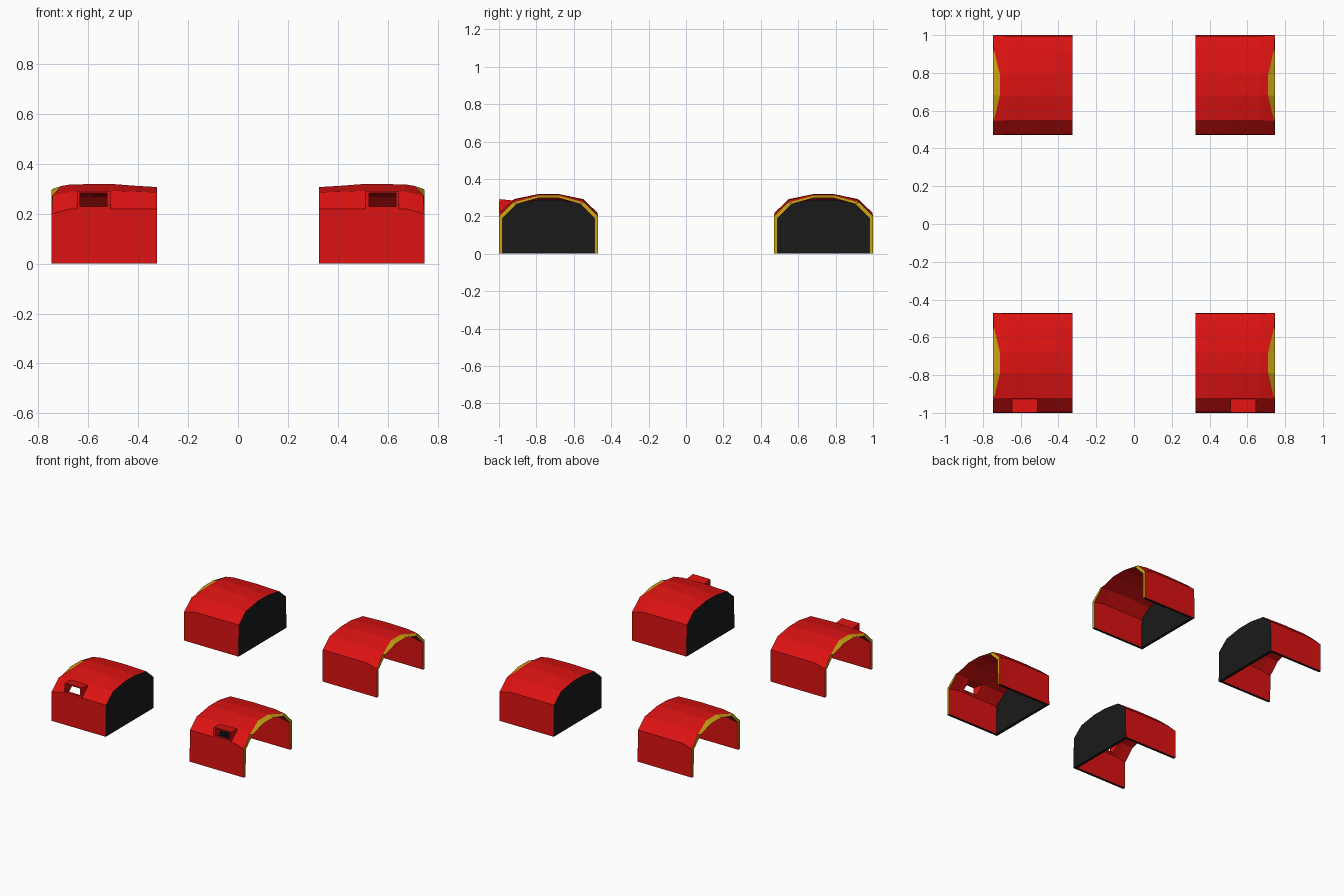
import bpy, bmesh

if "Cube" in bpy.data.objects:
    bpy.data.objects.remove(bpy.data.objects["Cube"])

def material(name, rgb):
    m = bpy.data.materials.new(name)
    m.diffuse_color = (*rgb, 1)
    m.use_nodes = True
    m.node_tree.nodes["Principled BSDF"].inputs["Base Color"].default_value = m.diffuse_color
    return m

RED = material("red_paint", (0.72, 0.006, 0.006))
YELLOW = material("yellow_trim", (0.6, 0.37, 0.006))
BLACK = material("black_plastic", (0.01, 0.01, 0.01))

# Half cross-sections (x, y, z) from the leg foot to the crown
def half(x, leg, shoulder, crown, y0=0.265, y1=0.261, y2=0.185, y3=0.055):
    return [(x, y0, 0), (x, y1, leg), (x, y2, shoulder), (x, y3, crown)]

OUTER = [half(0.325, 0.22, 0.286, 0.307), half(0.41, 0.22, 0.289, 0.312),
         half(0.50, 0.22, 0.292, 0.319), half(0.67, 0.22, 0.289, 0.318),
         [(0.747, 0.265, 0), (0.747, 0.265, 0.20), (0.742, 0.19, 0.275), (0.71, 0.055, 0.311)]]
INNER = [half(x, leg, sh, cr, 0.247, 0.245, 0.170, 0.055) for x, leg, sh, cr in
         [(0.345, 0.205, 0.266, 0.288), (0.41, 0.205, 0.268, 0.292), (0.50, 0.205, 0.27, 0.298),
          (0.67, 0.205, 0.268, 0.298), (0.747, 0.19, 0.265, 0.298)]]

def finish(bm, name, mats):
    bmesh.ops.recalc_face_normals(bm, faces=bm.faces)
    me = bpy.data.meshes.new(name)
    bm.to_mesh(me)
    bm.free()
    for m in mats:
        me.materials.append(m)
    ob = bpy.data.objects.new(name, me)
    bpy.context.collection.objects.link(ob)
    return ob

# Arched shell with inner wall, rim and foot strips
def fender(name, sx, cy):
    bm = bmesh.new()
    def grid(sections):
        return [[bm.verts.new((sx * x, cy + y, z)) for x, y, z in s] +
                [bm.verts.new((sx * x, cy - y, z)) for x, y, z in reversed(s)] for s in sections]
    def face(vs, mat):
        bm.faces.new(vs).material_index = mat
    o, i = grid(OUTER), grid(INNER)
    n = len(o[0])
    for g in (o, i):
        for a, b in zip(g, g[1:]):
            for k in range(n - 1):
                face((a[k], a[k + 1], b[k + 1], b[k]), 0)
    for k in range(n - 1):
        face((o[-1][k], o[-1][k + 1], i[-1][k + 1], i[-1][k]), 1)
    face(o[0], 2)
    face(i[0], 2)
    for k in (0, n - 1):
        for s in range(len(o) - 1):
            face((o[s][k], o[s + 1][k], i[s + 1][k], i[s][k]), 2)
    face((o[0][0], o[0][-1], i[0][-1], i[0][0]), 2)
    return finish(bm, name, (RED, YELLOW, BLACK))

# Rectangle loop: x range, then (y, z) of bottom and top edges
def rect(bm, sx, x0, x1, bottom, top):
    return [bm.verts.new((sx * x, *p)) for x, p in
            ((x0, bottom), (x1, bottom), (x1, top), (x0, top))]

def bridge(bm, a, b):
    for k in range(4):
        j = (k + 1) % 4
        bm.faces.new((a[k], a[j], b[j], b[k]))

# Opening through the front slope
def cut_opening(ob, sx):
    bm = bmesh.new()
    a = rect(bm, sx, 0.524, 0.634, (-1.05, 0.232), (-1.05, 0.30))
    b = rect(bm, sx, 0.524, 0.634, (-0.88, 0.20), (-0.86, 0.26))
    bridge(bm, a, b)
    bm.faces.new(a)
    bm.faces.new(b)
    cutter = finish(bm, "opening_cutter", (RED,))
    cutter.hide_render = True
    mod = ob.modifiers.new("opening", 'BOOLEAN')
    mod.operation = 'DIFFERENCE'
    mod.solver = 'EXACT'
    mod.object = cutter
    bpy.context.view_layer.objects.active = ob
    bpy.ops.object.modifier_apply(modifier=mod.name)
    bpy.data.objects.remove(cutter)

# Hollow rectangular lamp surround
def lamp_frame(name, sx):
    bm = bmesh.new()
    of = rect(bm, sx, 0.511, 0.645, (-1.0, 0.218), (-0.998, 0.292))
    inf = rect(bm, sx, 0.524, 0.634, (-1.0, 0.230), (-0.998, 0.284))
    ib = rect(bm, sx, 0.524, 0.634, (-0.98, 0.229), (-0.918, 0.274))
    ob = rect(bm, sx, 0.511, 0.645, (-0.988, 0.218), (-0.918, 0.284))
    for a, b in ((of, inf), (inf, ib), (ib, ob), (ob, of)):
        bridge(bm, a, b)
    return finish(bm, name, (RED,))

for side, sx in (("left", -1), ("right", 1)):
    fender("rear_fender_" + side, sx, 0.735)
    cut_opening(fender("front_fender_" + side, sx, -0.735), sx)
    lamp_frame("lamp_frame_" + side, sx)
